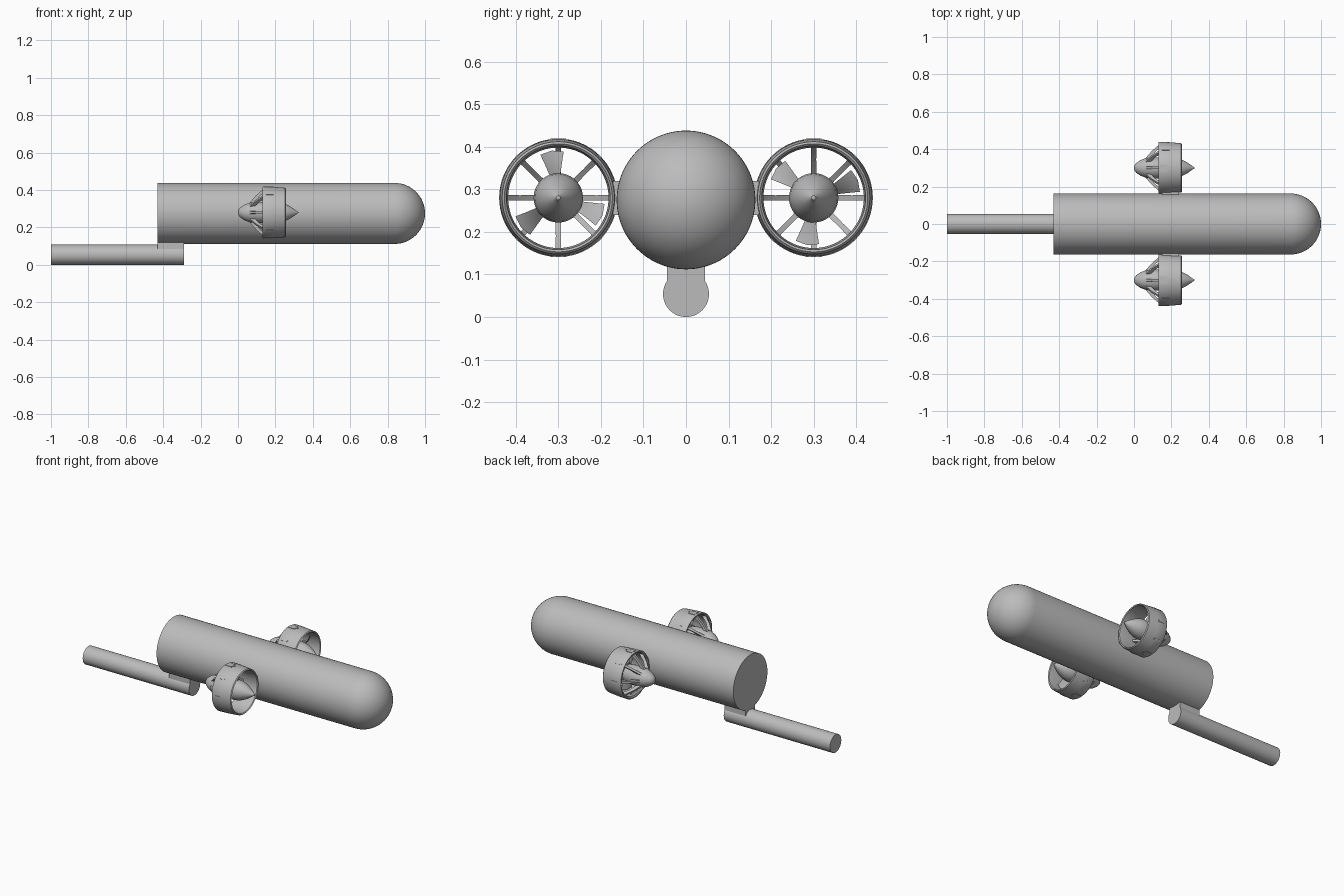
import bpy, bmesh, math
from mathutils import Matrix, Vector

cube = bpy.data.objects.get("Cube")
if cube:
    bpy.data.objects.remove(cube)

grey = bpy.data.materials.new("hull grey")
grey.use_nodes = True
COLOR = (0.5, 0.5, 0.5, 1)
grey.diffuse_color = COLOR
grey.node_tree.nodes["Principled BSDF"].inputs["Base Color"].default_value = COLOR


def finish(name, bm, matrix=Matrix()):
    """Turn a bmesh into a smooth-by-angle object with outward normals."""
    bm.transform(matrix)
    bmesh.ops.remove_doubles(bm, verts=bm.verts, dist=1e-5)
    bmesh.ops.recalc_face_normals(bm, faces=bm.faces)
    mesh = bpy.data.meshes.new(name)
    bm.to_mesh(mesh)
    bm.free()
    mesh.materials.append(grey)
    obj = bpy.data.objects.new(name, mesh)
    bpy.context.collection.objects.link(obj)
    bpy.ops.object.select_all(action='DESELECT')
    obj.select_set(True)
    bpy.context.view_layer.objects.active = obj
    bpy.ops.object.shade_smooth_by_angle(angle=math.radians(35))
    return obj


def lathe(name, profile, matrix, steps=64, closed=False):
    """Revolve (x, radius) points around the x axis."""
    bm = bmesh.new()
    verts = [bm.verts.new((x, 0, r)) for x, r in profile]
    edges = [bm.edges.new(pair) for pair in zip(verts, verts[1:])]
    if closed:
        edges.append(bm.edges.new((verts[-1], verts[0])))
    bmesh.ops.spin(bm, geom=verts + edges, axis=(1, 0, 0), cent=(0, 0, 0),
                   angle=math.tau, steps=steps, use_merge=True)
    return finish(name, bm, matrix)


def add_box(bm, low, high, matrix=Matrix()):
    low, high = Vector(low), Vector(high)
    place = Matrix.Translation((low + high) / 2) @ Matrix.Diagonal((*(high - low), 1))
    bmesh.ops.create_cube(bm, size=1, matrix=matrix @ place)


def add_loft(bm, sections):
    """Skin a solid through equally sized point loops."""
    loops = [[bm.verts.new(p) for p in s] for s in sections]
    n = len(loops[0])
    for a, b in zip(loops, loops[1:]):
        for i in range(n):
            j = (i + 1) % n
            bm.faces.new((a[i], a[j], b[j], b[i]))
    bm.faces.new(loops[0])
    bm.faces.new(loops[-1])


def about_x(degrees):
    return Matrix.Rotation(math.radians(degrees), 4, 'X')


# Main hull: flat tail and hemispherical nose
R, TAIL, SHOULDER = 0.163, -0.43, 0.837
dome = [(SHOULDER + R * math.sin(a), R * math.cos(a))
        for a in (math.pi / 2 * i / 16 for i in range(17))]
lathe("hull", [(TAIL, 0), (TAIL, R)] + dome, Matrix.Translation((0, 0, 0.275)), 96)

# Tail tube slung below the hull on a saddle block
lathe("tail_tube", [(-1, 0), (-1, 0.054), (-0.29, 0.054), (-0.29, 0)],
      Matrix.Translation((0, 0, 0.054)), 48)
bm = bmesh.new()
add_box(bm, (TAIL, -0.045, 0.07), (-0.29, 0.045, 0.15))
finish("saddle_block", bm)


def thruster(side, y, flip):
    base = Matrix.Translation((0, y, 0.28)) @ Matrix.Diagonal((1, 1, flip, 1))

    # Tapered open duct with raised inner lip
    lathe(side + "_duct", [(0.13, 0.136), (0.135, 0.139), (0.19, 0.137),
                           (0.252, 0.132), (0.257, 0.127), (0.252, 0.122),
                           (0.20, 0.118), (0.135, 0.124), (0.13, 0.13)],
          base, 72, True)

    # Rear motor pod and front spinner
    pod = [(0, 0), (0.002, 0.014), (0.012, 0.026), (0.035, 0.042),
           (0.065, 0.053), (0.10, 0.057), (0.145, 0.055), (0.178, 0.05), (0.178, 0)]
    lathe(side + "_motor_pod", pod, base, 48)
    spinner = [(0.182, 0), (0.182, 0.056), (0.20, 0.058), (0.225, 0.055),
               (0.25, 0.047), (0.28, 0.032), (0.305, 0.015), (0.315, 0.007),
               (0.321, 0.005), (0.323, 0)]
    lathe(side + "_spinner", spinner, base, 48)

    # Eight swept struts, ending in feet set into the duct
    bm = bmesh.new()
    for k in range(8):
        turn = about_x(45 * k)
        sections = []
        for x0, x1, r, w in ((0.055, 0.082, 0.044, 0.007), (0.095, 0.118, 0.09, 0.006),
                             (0.138, 0.17, 0.128, 0.007)):
            sections.append([turn @ Vector(p) for p in
                             ((x0, -w, r), (x1, -w, r), (x1, w, r), (x0, w, r))])
        add_loft(bm, sections)
        add_box(bm, (0.15, -0.005, 0.125), (0.19, 0.005, 0.1395), turn)
    finish(side + "_struts", bm, base)

    # Raised pads at the top and bottom of the duct
    bm = bmesh.new()
    for angle in (0, 180):
        add_box(bm, (0.14, -0.018, 0.128), (0.18, 0.018, 0.1395), about_x(angle))
    finish(side + "_duct_pads", bm, base)

    # Three twisted blades widening towards the tip
    bm = bmesh.new()
    for k in range(3):
        turn = about_x(8 + 120 * k)
        sections = []
        for i in range(7):
            t = i / 6
            r = 0.045 + 0.067 * t
            half = 0.017 + 0.014 * t
            pitch = math.radians(52 - 25 * t)
            loop = []
            for u, v in ((-1, 0), (0, 0.0025), (1, 0), (0, -0.0025)):
                c = u * half
                drop = 0.006 * u * u * t
                loop.append(turn @ Vector((0.195 + c * math.sin(pitch) + v,
                                           c * math.cos(pitch), r - drop)))
            sections.append(loop)
        add_loft(bm, sections)
    finish(side + "_propeller", bm, base)

    # Short pylon joining the duct to the hull
    bm = bmesh.new()
    inner, outer = sorted((math.copysign(0.145, y), math.copysign(0.172, y)))
    add_box(bm, (0.15, inner, 0.24), (0.24, outer, 0.32))
    finish(side + "_pylon", bm)


thruster("right", -0.3, 1)
thruster("left", 0.3, -1)
